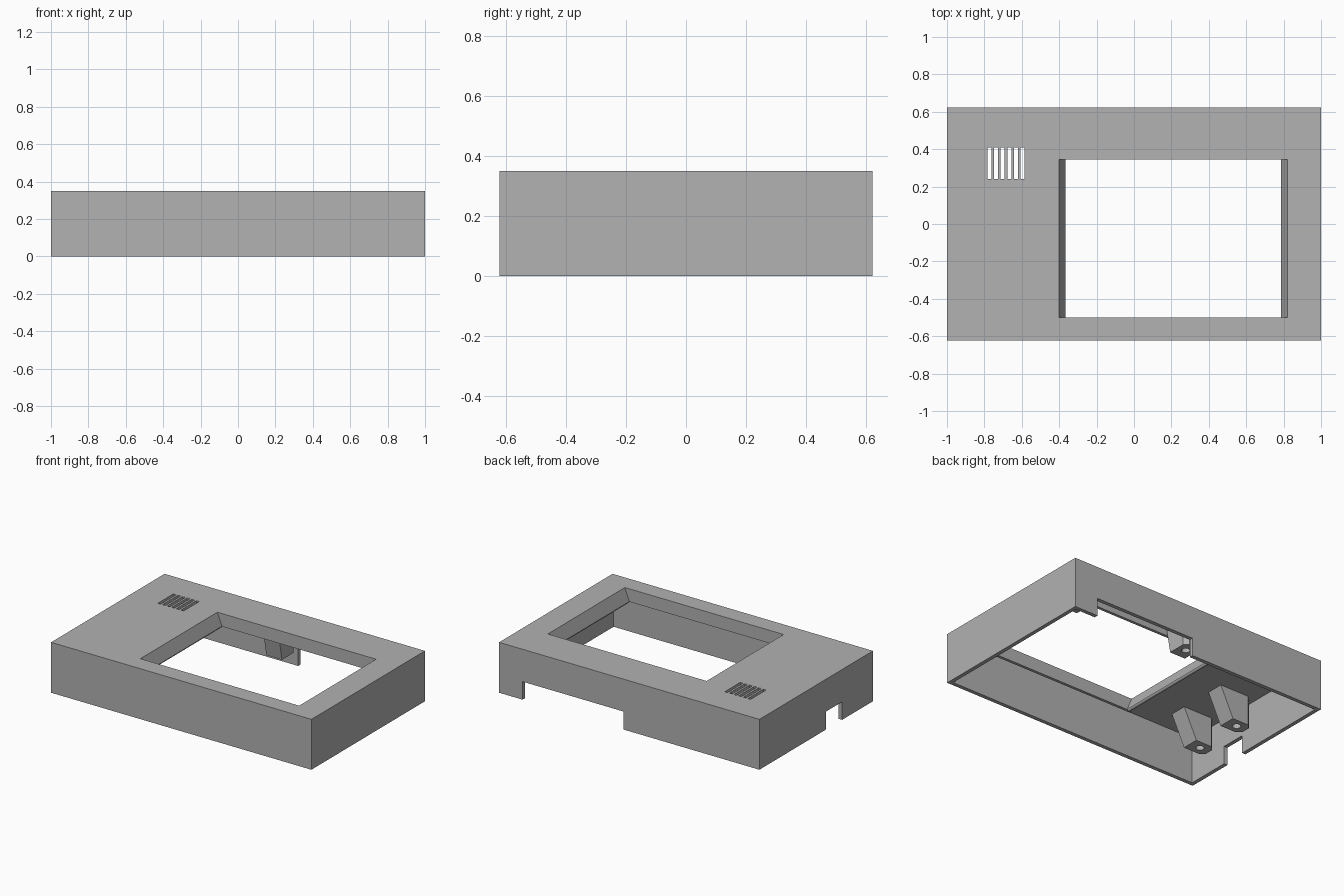
import bpy
import bmesh
from math import cos, sin, pi
from mathutils import Matrix, Vector

cube = bpy.data.objects.get("Cube")
if cube:
    bpy.data.objects.remove(cube, do_unlink=True)

grey = bpy.data.materials.new("grey plastic")
grey.use_nodes = True
grey.diffuse_color = (0.445, 0.445, 0.445, 1)
grey.node_tree.nodes["Principled BSDF"].inputs["Base Color"].default_value = grey.diffuse_color

W, D, H = 1.0, 0.6225, 0.35        # half width, half depth, height
WALL, ROOF = 0.027, 0.32           # wall thickness, underside of the top
WX0, WX1, WY0, WY1 = -0.40, 0.82, -0.50, 0.345   # window opening


def prism(name, points, direction):
    """Extrude a closed polygon of 3D points along a direction."""
    bm = bmesh.new()
    face = bm.faces.new([bm.verts.new(p) for p in points])
    out = bmesh.ops.extrude_face_region(bm, geom=[face])
    verts = [g for g in out["geom"] if isinstance(g, bmesh.types.BMVert)]
    bmesh.ops.translate(bm, verts=verts, vec=Vector(direction))
    bmesh.ops.recalc_face_normals(bm, faces=bm.faces)
    mesh = bpy.data.meshes.new(name)
    bm.to_mesh(mesh)
    bm.free()
    mesh.materials.append(grey)
    obj = bpy.data.objects.new(name, mesh)
    bpy.context.collection.objects.link(obj)
    return obj


def box(name, x0, x1, y0, y1, z0, z1):
    base = [(x0, y0, z0), (x1, y0, z0), (x1, y1, z0), (x0, y1, z0)]
    return prism(name, base, (0, 0, z1 - z0))


def cut(target, cutter):
    """Subtract the cutter and remove it."""
    mod = target.modifiers.new("cut", "BOOLEAN")
    mod.operation = "DIFFERENCE"
    mod.solver = "EXACT"
    mod.object = cutter
    bpy.context.view_layer.objects.active = target
    bpy.ops.object.modifier_apply(modifier=mod.name)
    bpy.data.objects.remove(cutter, do_unlink=True)


# Open-bottomed case with window and cable notches
case = box("case", -W, W, -D, D, 0, H)
cut(case, box("cavity", WALL - W, W - WALL, WALL - D, D - WALL, -0.1, ROOF))
cut(case, box("window", WX0, WX1, WY0, WY1, 0.2, 0.5))
cut(case, box("back_notch", 0.045, 0.82, 0.5, 0.8, -0.1, 0.125))
cut(case, box("side_notch", -1.2, -0.9, -0.285, -0.11, -0.1, 0.125))

# Vent slots
for i in range(6):
    x = -0.773 + i * 0.0355
    cut(case, box("slot", x - 0.0105, x + 0.0105, 0.24, 0.41, 0.2, 0.5))

# Straight rims along the front and back of the window
box("front_window_rim", WX0, WX1, WY0 - 0.02, WY0, 0.26, 0.335)
box("back_window_rim", WX0, WX1, WY1, WY1 + 0.02, 0.26, 0.335)

# Sloped lips with a rounded lower edge at the sides of the window
for name, edge, s in (("right_window_lip", WX0, 1), ("left_window_lip", WX1, -1)):
    profile = [(0, H - 0.001), (0.035, 0.262)]
    for k in range(1, 6):
        a = -pi * k / 6
        profile.append((0.023 + 0.012 * cos(a), 0.262 + 0.012 * sin(a)))
    profile += [(0.011, 0.262), (-0.016, 0.325)]
    prism(name, [(edge + s * x, WY0, z) for x, z in profile], (0, WY1 - WY0, 0))

# Screw posts, each with a tapered gusset
POST_Z = 0.115
OUTLINE = [(0.08, -0.06), (0.08, 0.06), (-0.045, 0.06),
           (-0.075, 0.03), (-0.075, -0.03), (-0.045, -0.06)]
posts = [("side_post_front", -0.86, -0.385, 0, 0.1),
         ("side_post_rear", -0.86, -0.03, 0, 0.1),
         ("back_post_right", -0.01, 0.49, -pi / 2, 0.04),
         ("back_post_left", 0.87, 0.49, -pi / 2, 0.04)]
for name, x, y, turn, reach in posts:
    post = prism(name, [(u, v, POST_Z) for u, v in OUTLINE], (0, 0, 0.21))
    ring = [(0.027 * cos(k * pi / 8), 0.027 * sin(k * pi / 8), 0) for k in range(16)]
    cut(post, prism("screw_hole", ring, (0, 0, 0.22)))
    gusset = prism(name + "_gusset",
                   [(0.079, -0.06, POST_Z), (0.08 + reach, -0.06, 0.325), (0.079, -0.06, 0.325)],
                   (0, 0.12, 0))
    place = Matrix.Translation((x, y, 0)) @ Matrix.Rotation(turn, 4, "Z")
    for part in (post, gusset):
        part.data.transform(place)
